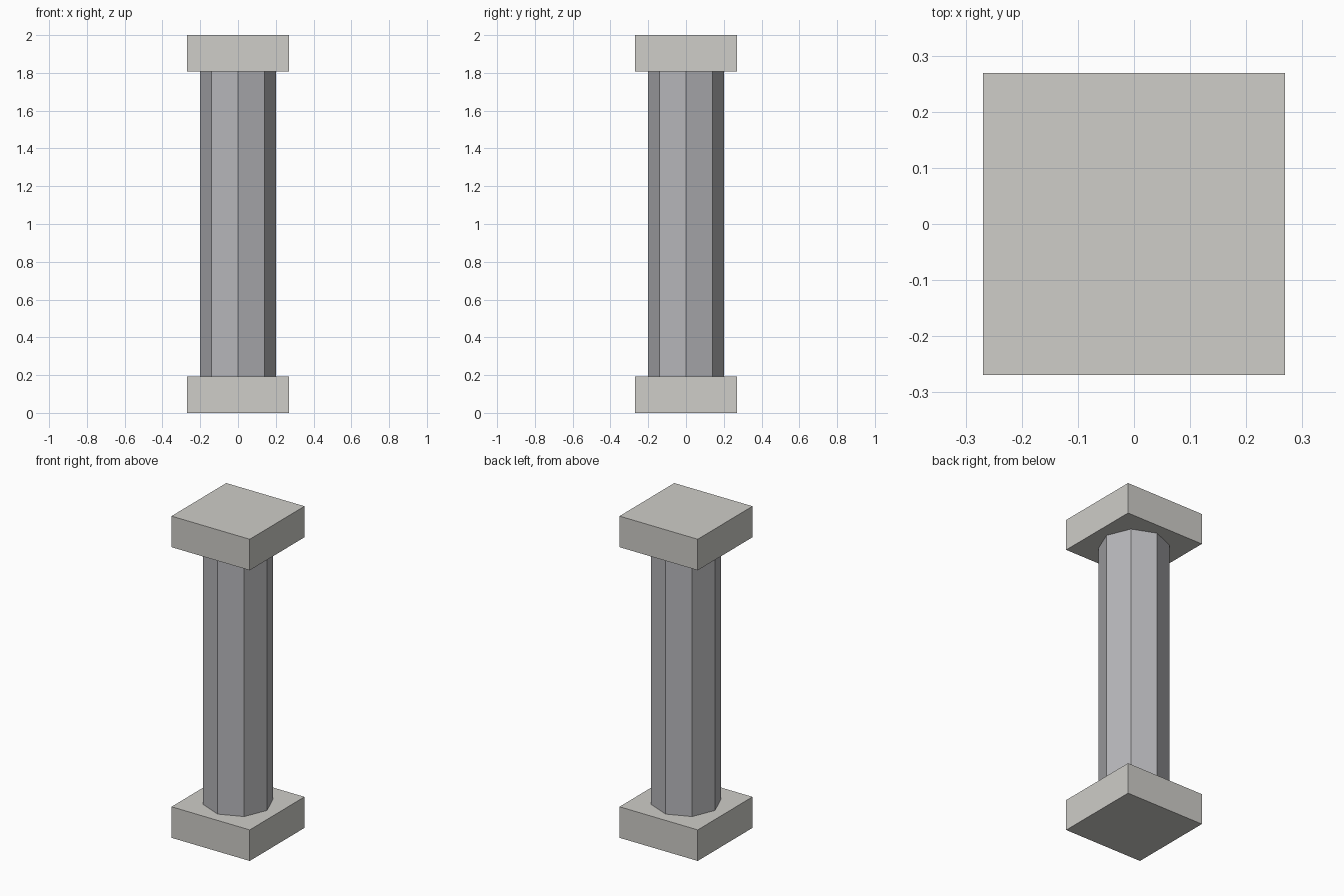
import bpy

if "Cube" in bpy.data.objects:
    bpy.data.objects.remove(bpy.data.objects["Cube"])

HEIGHT, SLAB, HALF, RADIUS = 2.0, 0.193, 0.269, 0.2


def material(name, color):
    mat = bpy.data.materials.new(name)
    mat.diffuse_color = color
    mat.use_nodes = True
    mat.node_tree.nodes["Principled BSDF"].inputs["Base Color"].default_value = mat.diffuse_color
    return mat


stone = material("light_stone", (0.62, 0.61, 0.58, 1))
dark_stone = material("dark_stone", (0.47, 0.47, 0.49, 1))


def finish(name, mat):
    obj = bpy.context.object
    obj.name = name
    obj.data.materials.append(mat)
    bpy.ops.object.transform_apply(location=False, rotation=True, scale=True)


# Square base and capital
for name, z in (("base", SLAB / 2), ("capital", HEIGHT - SLAB / 2)):
    bpy.ops.mesh.primitive_cube_add(size=1, location=(0, 0, z))
    bpy.context.object.scale = (2 * HALF, 2 * HALF, SLAB)
    finish(name, stone)

# Octagonal shaft with corners on the x and y axes
bpy.ops.mesh.primitive_cylinder_add(vertices=8, radius=RADIUS,
                                    depth=HEIGHT - 2 * SLAB,
                                    location=(0, 0, HEIGHT / 2))
finish("shaft", dark_stone)
